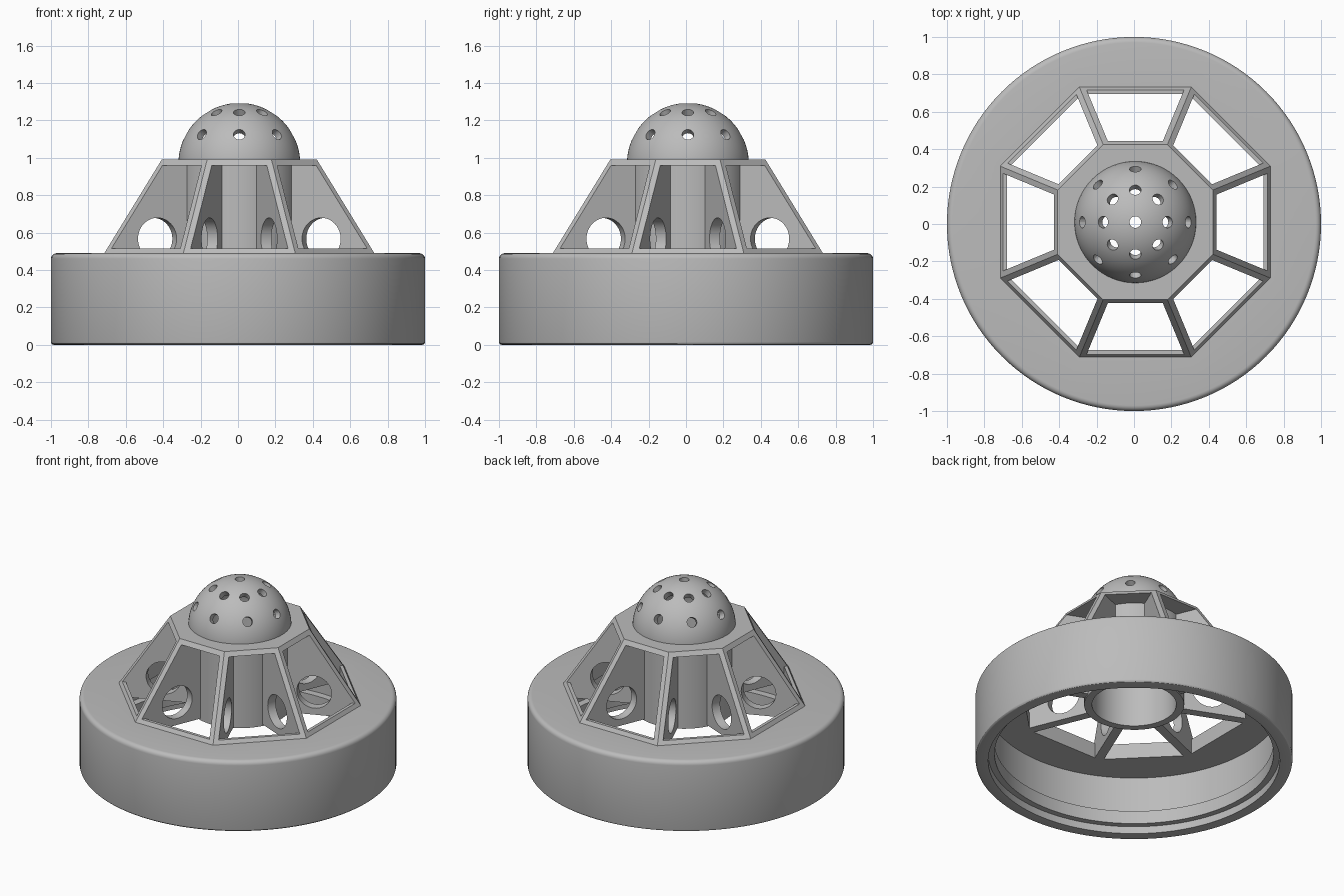
import bpy, bmesh
from math import sin, cos, pi, radians
from mathutils import Matrix, Vector

cube = bpy.data.objects.get("Cube")
if cube:
    bpy.data.objects.remove(cube, do_unlink=True)

grey = bpy.data.materials.new("plain_grey")
grey.use_nodes = True
COLOUR = (0.5, 0.5, 0.5, 1)
grey.diffuse_color = COLOUR
grey.node_tree.nodes["Principled BSDF"].inputs["Base Color"].default_value = COLOUR

CENTRE = Vector((0.007, 0.01, 0))      # axis of the tower
HALF = pi / 8
Z_UNDER, Z_BASE, Z_ROOF = 0.41, 0.49, 0.99
A_BASE, A_ROOF = 0.722, 0.415          # octagon apothems, foot and roof
BAR = 0.03                             # half thickness of a fin


def finish(bm, name, location=(0, 0, 0), smooth=True):
    bmesh.ops.recalc_face_normals(bm, faces=bm.faces)
    mesh = bpy.data.meshes.new(name)
    bm.to_mesh(mesh)
    bm.free()
    mesh.materials.append(grey)
    obj = bpy.data.objects.new(name, mesh)
    obj.location = location
    bpy.context.collection.objects.link(obj)
    if smooth:
        shade(obj)
    return obj


def activate(obj):
    bpy.ops.object.select_all(action='DESELECT')
    obj.select_set(True)
    bpy.context.view_layer.objects.active = obj


def shade(obj):
    activate(obj)
    bpy.ops.object.shade_smooth_by_angle(angle=radians(30))


def lathe(name, profile, steps=96, location=(0, 0, 0)):
    """Spin a closed (radius, height) profile around z."""
    bm = bmesh.new()
    vs = [bm.verts.new((r, 0, z)) for r, z in profile]
    es = [bm.edges.new((a, b)) for a, b in zip(vs, vs[1:] + vs[:1])]
    bmesh.ops.spin(bm, geom=vs + es, cent=(0, 0, 0), axis=(0, 0, 1),
                   angle=2 * pi, steps=steps)
    bmesh.ops.remove_doubles(bm, verts=bm.verts, dist=1e-5)
    return finish(bm, name, location)


def arc(cx, cz, radius, start, end, n):
    return [(cx + radius * cos(radians(start + (end - start) * i / n)),
             cz + radius * sin(radians(start + (end - start) * i / n)))
            for i in range(n + 1)]


def loft(bm, rings, closed=False):
    """Skin equal rings of points; cap both ends, or join last to first."""
    loops = [[bm.verts.new(p) for p in ring] for ring in rings]
    pairs = list(zip(loops, loops[1:]))
    if closed:
        pairs.append((loops[-1], loops[0]))
    else:
        bm.faces.new(loops[0])
        bm.faces.new(loops[-1])
    for low, high in pairs:
        for i in range(len(low)):
            j = (i + 1) % len(low)
            bm.faces.new((low[i], low[j], high[j], high[i]))


def octagon(apothem, z):
    r = apothem / cos(HALF)
    return [(r * cos(HALF + k * pi / 4), r * sin(HALF + k * pi / 4), z)
            for k in range(8)]


def rod(bm, radius, depth, matrix, sides=32):
    bmesh.ops.create_cone(bm, cap_ends=True, segments=sides, radius1=radius,
                          radius2=radius, depth=depth, matrix=matrix)


def cut(obj, cutter):
    mod = obj.modifiers.new("cut", 'BOOLEAN')
    mod.operation, mod.solver, mod.object = 'DIFFERENCE', 'EXACT', cutter
    activate(obj)
    bpy.ops.object.modifier_apply(modifier=mod.name)
    bpy.data.objects.remove(cutter, do_unlink=True)
    shade(obj)


def apothem_at(z):
    return A_BASE + (A_ROOF - A_BASE) * (z - Z_BASE) / (Z_ROOF - Z_BASE)


# Round hollow base with softened rims, an inner lip and an octagonal opening
base_profile = ([(0.5, Z_BASE)] + arc(0.97, Z_BASE - 0.03, 0.03, 90, 0, 5)
                + arc(0.985, 0.015, 0.015, 0, -90, 3)
                + [(0.92, 0), (0.92, 0.05), (0.88, 0.05), (0.88, 0.14),
                   (0.93, 0.14), (0.93, Z_UNDER), (0.5, Z_UNDER)])
base = lathe("round_base", base_profile, 128)
bm = bmesh.new()
loft(bm, [octagon(0.685, 0.3), octagon(0.685, 0.6)])
cut(base, finish(bm, "opening_cutter", CENTRE, False))

# Octagonal sill around the opening
bm = bmesh.new()
loft(bm, [octagon(A_BASE, Z_BASE), octagon(apothem_at(0.515), 0.515),
          octagon(0.685, 0.515), octagon(0.685, Z_BASE - 0.02),
          octagon(A_BASE, Z_BASE - 0.02)], closed=True)
finish(bm, "octagon_sill", CENTRE, False)

# Octagonal roof ring carried by the fins
bm = bmesh.new()
loft(bm, [octagon(apothem_at(0.96), 0.96), octagon(A_ROOF, Z_ROOF),
          octagon(0.27, Z_ROOF), octagon(0.27, 0.96)], closed=True)
finish(bm, "octagon_roof", CENTRE, False)

# Eight radial fins, each pierced by a round hole


def fin_section(apothem, z):
    flank = (apothem - BAR * sin(HALF)) / cos(HALF)
    return [(0.29, -BAR, z), (flank, -BAR, z), (apothem / cos(HALF), 0, z),
            (flank, BAR, z), (0.29, BAR, z)]


for k in range(8):
    bm = bmesh.new()
    loft(bm, [fin_section(0.69, Z_UNDER), fin_section(0.69, Z_BASE - 0.01),
              fin_section(A_BASE, Z_BASE), fin_section(A_ROOF, Z_ROOF)])
    fin = finish(bm, f"fin_{k + 1}", CENTRE, False)
    bm = bmesh.new()
    rod(bm, 0.112, 0.3, Matrix.Translation((0.487, 0, 0.567))
        @ Matrix.Rotation(pi / 2, 4, 'X'), 48)
    cut(fin, finish(bm, "hole_cutter", CENTRE, False))
    fin.rotation_euler.z = HALF + k * pi / 4

# Hollow central column
lathe("central_column", [(0.266, 0.4), (0.316, 0.4), (0.316, 0.975),
                         (0.266, 0.975)], 64, CENTRE)

# Perforated dome: one hole on top and two rings of eight
Z_DOME = 0.967
dome = lathe("perforated_dome", arc(0, Z_DOME, 0.326, 0, 90, 20)
             + arc(0, Z_DOME, 0.285, 90, 0, 20), 64, CENTRE)
bm = bmesh.new()
spots = [(90, 0)] + [(e, k * 45) for e in (29, 58) for k in range(8)]
for elevation, turn in spots:
    matrix = (Matrix.Translation((0, 0, Z_DOME))
              @ Matrix.Rotation(radians(turn), 4, 'Z')
              @ Matrix.Rotation(radians(90 - elevation), 4, 'Y')
              @ Matrix.Translation((0, 0, 0.32)))
    rod(bm, 0.031, 0.2, matrix, 24)
cut(dome, finish(bm, "dome_hole_cutter", CENTRE, False))
